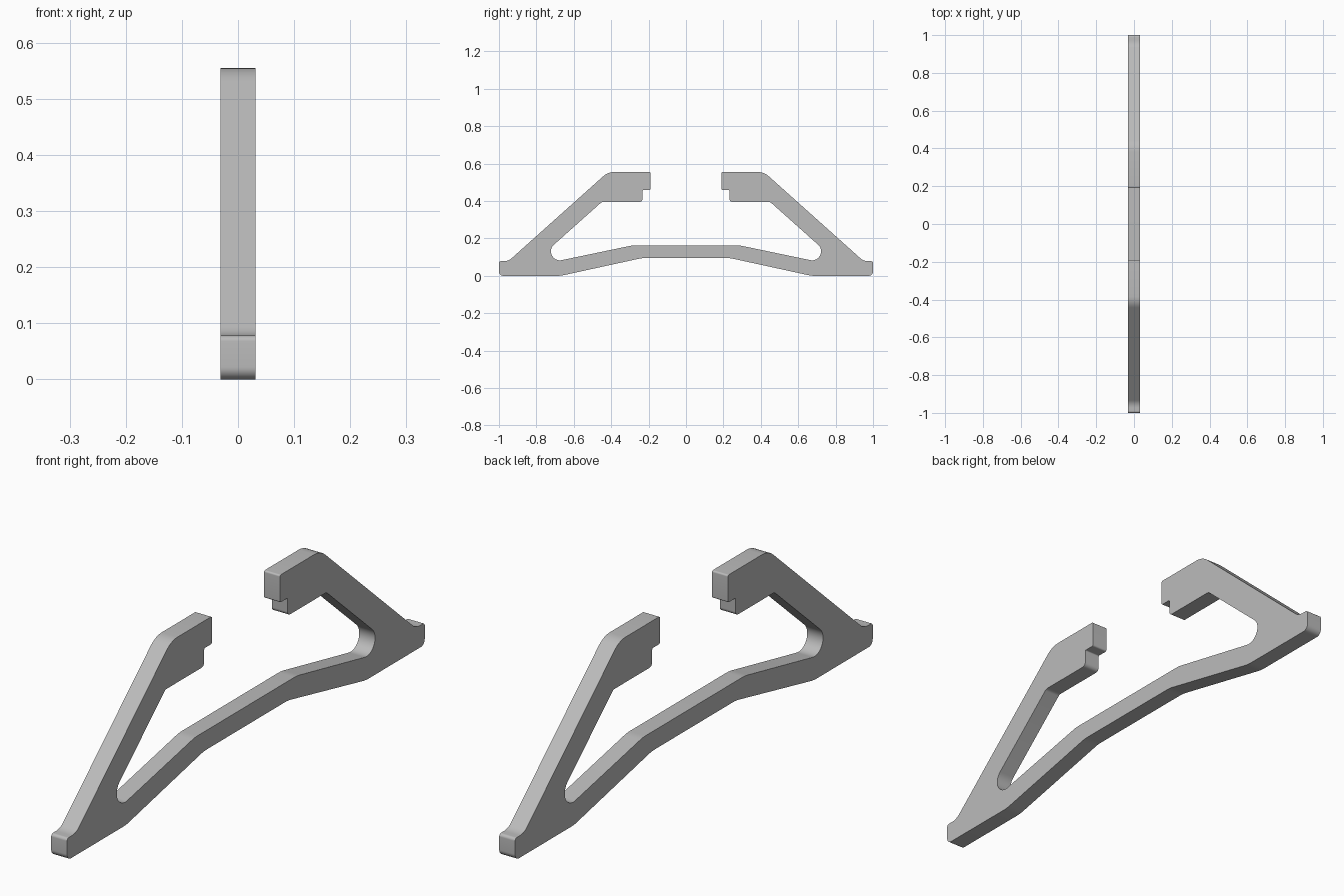
import bpy
import bmesh
import math
from mathutils import Vector

cube = bpy.data.objects.get("Cube")
if cube:
    bpy.data.objects.remove(cube, do_unlink=True)

HALF_WIDTH = 0.031

# Half outline as corners (y, z, fillet radius), from bottom middle round to top middle
CORNERS = [
    (0, 0.095, 0),
    (0.235, 0.095, 0.15),      # underside of the bridge
    (0.67, 0, 0.15),
    (1.0, 0, 0.022),           # foot
    (1.0, 0.078, 0.01),
    (0.95, 0.078, 0.06),
    (0.417, 0.555, 0.09),      # shoulder
    (0.19, 0.555, 0.006),      # jaw with stepped lip
    (0.19, 0.458, 0.006),
    (0.233, 0.458, 0.004),
    (0.233, 0.395, 0.015),
    (0.45, 0.395, 0.02),       # inside of the arm
    (0.84, 0.047, 0.048),      # rounded pocket
    (0.285, 0.163, 0.15),
    (0, 0.163, 0),             # top of the bridge
]


def fillet(before, corner, after, radius):
    """Points of an arc that rounds one corner."""
    a, b = (before - corner).normalized(), (after - corner).normalized()
    half = a.angle(b) / 2
    centre = corner + (a + b).normalized() * radius / math.sin(half)
    reach = radius / math.tan(half)
    start, end = corner + a * reach - centre, corner + b * reach - centre
    sweep = start.angle(end)
    steps = max(3, math.ceil(sweep / math.radians(10)))
    return [centre + (start * math.sin(sweep * (1 - i / steps))
                      + end * math.sin(sweep * i / steps)) / math.sin(sweep)
            for i in range(steps + 1)]


# Rounded half outline, then its mirror image
points = [Vector(c[:2]) for c in CORNERS]
half = []
for i in range(1, len(points) - 1):
    half += fillet(points[i - 1], points[i], points[i + 1], CORNERS[i][2])
outline = half + [Vector((-p.x, p.y)) for p in reversed(half)]

# Extrude the outline across the width
bm = bmesh.new()
face = bm.faces.new([bm.verts.new((-HALF_WIDTH, p.x, p.y)) for p in outline])
extruded = bmesh.ops.extrude_face_region(bm, geom=[face], use_keep_orig=True)
moved = [v for v in extruded["geom"] if isinstance(v, bmesh.types.BMVert)]
bmesh.ops.translate(bm, verts=moved, vec=(2 * HALF_WIDTH, 0, 0))
bmesh.ops.recalc_face_normals(bm, faces=bm.faces)
mesh = bpy.data.meshes.new("clip_bracket")
bm.to_mesh(mesh)
bm.free()

bracket = bpy.data.objects.new("clip_bracket", mesh)
bpy.context.collection.objects.link(bracket)

# Plain grey
grey = bpy.data.materials.new("plain_grey")
grey.use_nodes = True
colour = (0.5, 0.5, 0.5, 1)
grey.diffuse_color = colour
grey.node_tree.nodes["Principled BSDF"].inputs["Base Color"].default_value = colour
mesh.materials.append(grey)

# Smooth fillets, sharp edges
bpy.ops.object.select_all(action="DESELECT")
bracket.select_set(True)
bpy.context.view_layer.objects.active = bracket
bpy.ops.object.shade_smooth_by_angle(angle=math.radians(30))
